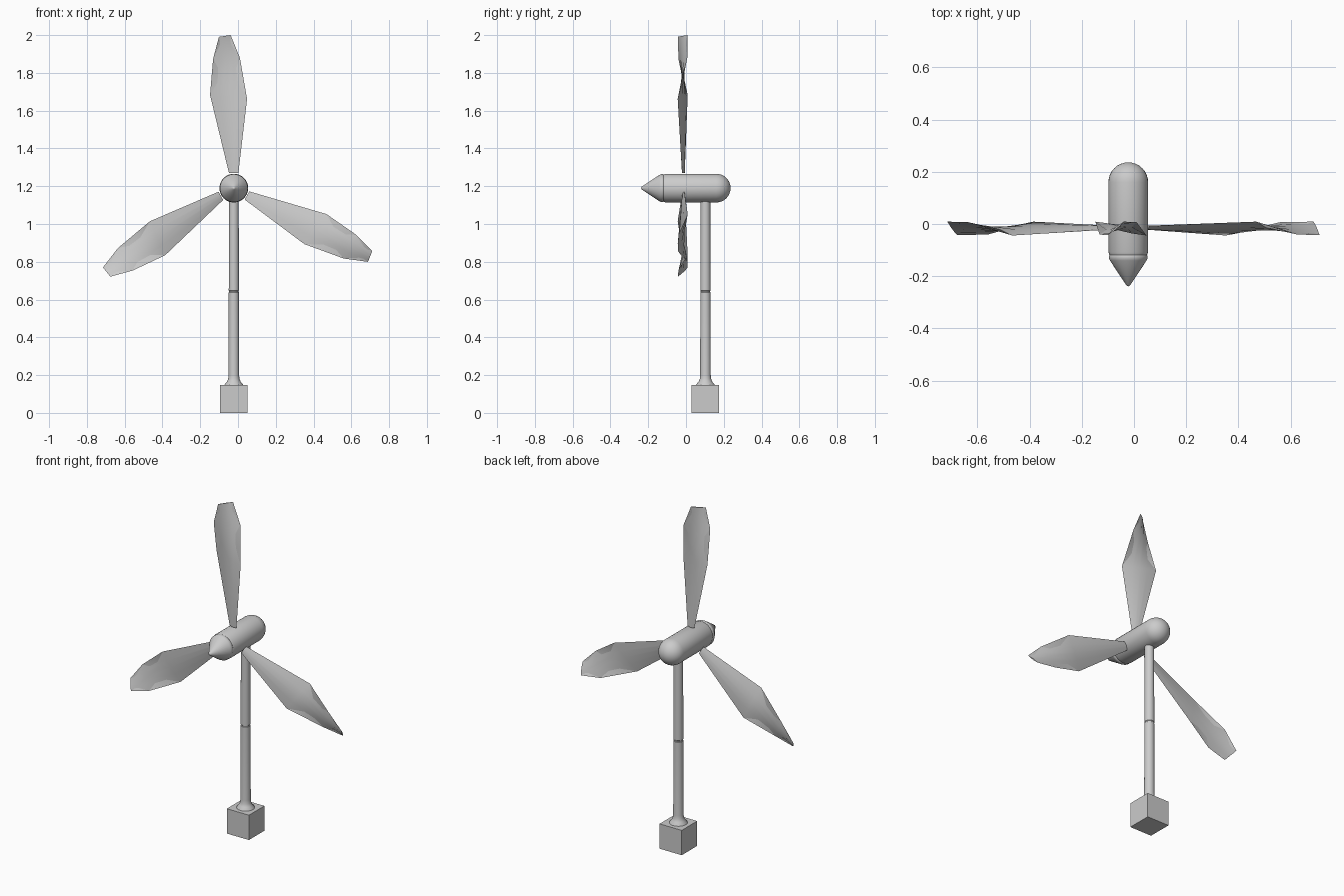
import bpy, bmesh
from math import pi, sin, cos, radians
from mathutils import Matrix, Vector

if "Cube" in bpy.data.objects:
    bpy.data.objects.remove(bpy.data.objects["Cube"])

HUB = Vector((-0.022, 0, 1.19))
MAST = Vector((-0.022, 0.103, 0))


def finish(name, bm, angle=None):
    bmesh.ops.remove_doubles(bm, verts=bm.verts, dist=1e-5)
    bmesh.ops.recalc_face_normals(bm, faces=bm.faces)
    me = bpy.data.meshes.new(name)
    bm.to_mesh(me)
    bm.free()
    ob = bpy.data.objects.new(name, me)
    bpy.context.collection.objects.link(ob)
    if angle:
        bpy.ops.object.select_all(action='DESELECT')
        ob.select_set(True)
        bpy.context.view_layer.objects.active = ob
        bpy.ops.object.shade_smooth_by_angle(angle=radians(angle))
    return ob


def loft(bm, rings, caps=False):
    rows = [[bm.verts.new(p) for p in r] for r in rings]
    n = len(rows[0])
    for a, b in zip(rows, rows[1:]):
        for i in range(n):
            j = (i + 1) % n
            bm.faces.new((a[i], a[j], b[j], b[i]))
    if caps:
        bm.faces.new(rows[0])
        bm.faces.new(rows[-1])


def lathe(name, profile, matrix, n=32):
    bm = bmesh.new()
    loft(bm, [[matrix @ Vector((r * cos(2 * pi * i / n), r * sin(2 * pi * i / n), h))
               for i in range(n)] for r, h in profile])
    bmesh.ops.dissolve_degenerate(bm, dist=1e-6, edges=bm.edges)
    return finish(name, bm, 35)


# Square foundation block
bm = bmesh.new()
bmesh.ops.create_cube(bm, size=1, matrix=Matrix.Translation(MAST + Vector((0, 0, 0.074)))
                      @ Matrix.Diagonal((0.146, 0.146, 0.148, 1)))
finish("base_block", bm)

# Mast with flared foot and a fine joint groove
lathe("mast", [(0, 0.146), (0.05, 0.146), (0.048, 0.152), (0.036, 0.165), (0.03, 0.18),
               (0.028, 0.2), (0.027, 0.638), (0.025, 0.64), (0.025, 0.646),
               (0.027, 0.648), (0.0255, 1.13), (0, 1.13)], Matrix.Translation(MAST))

# Nacelle with domed rear, lying along y
along_y = Matrix.Translation(HUB) @ Matrix.Rotation(-pi / 2, 4, 'X')
R = 0.076
dome = [(R * cos(t * pi / 16), 0.16 + R * sin(t * pi / 16)) for t in range(9)]
dome[-1] = (0, 0.236)
lathe("nacelle", [(0, -0.118), (0.072, -0.118), (R, -0.108)] + dome, along_y)

# Pointed nose cone
lathe("nose_cone", [(0, -0.239), (0.008, -0.234), (0.07, -0.14), (0.074, -0.132),
                    (0.074, -0.122), (0.07, -0.115), (0, -0.115)], along_y)

# Twisted blades: left edge, right edge and half thickness at each station
stations = [
    ((-0.026, -0.010, 0.080), (0.024, -0.018, 0.080), 0.007),
    ((-0.126, 0.009, 0.493), (0.070, -0.044, 0.472), 0.009),
    ((-0.110, -0.040, 0.683), (0.032, 0.007, 0.690), 0.007),
    ((-0.079, -0.043, 0.801), (-0.017, 0.009, 0.810), 0.004),
]
for k, name in enumerate(("blade_top", "blade_right", "blade_left")):
    turn = Matrix.Translation(HUB) @ Matrix.Rotation(radians(120 * k), 4, 'Y')
    bm = bmesh.new()
    rings = []
    for l, r, t in stations:
        l, r = Vector(l), Vector(r)
        q = lambda f, s: l.lerp(r, f) + Vector((0, s * t, 0))
        ring = [l, q(0.28, -0.8), q(0.5, -1), q(0.72, -0.8), r,
                q(0.72, 0.8), q(0.5, 1), q(0.28, 0.8)]
        rings.append([turn @ p for p in ring])
    loft(bm, rings, caps=True)
    finish(name, bm, 40)
